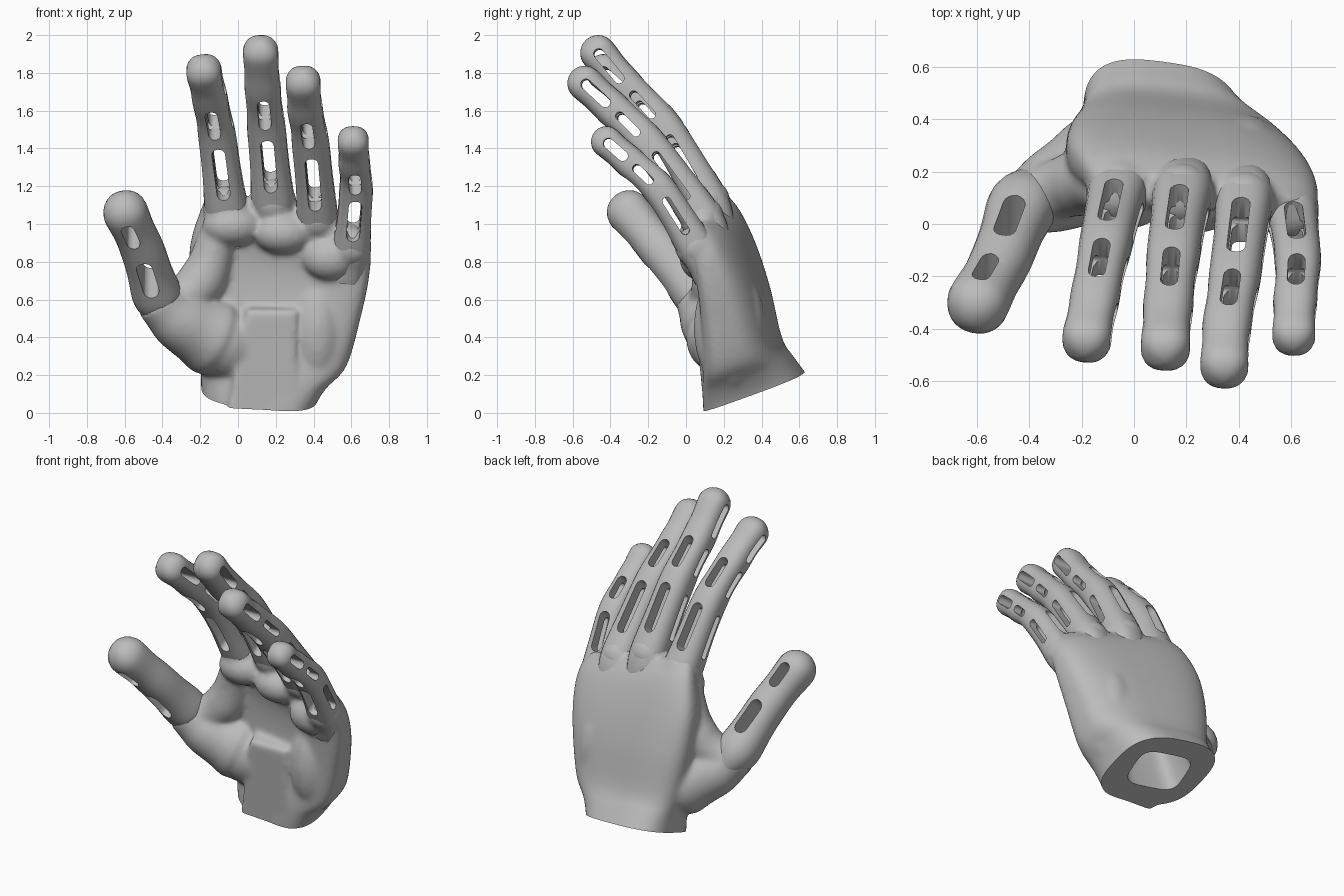
import bpy, bmesh
from math import sin, cos, pi, copysign, radians
from mathutils import Vector, Matrix

if "Cube" in bpy.data.objects:
    bpy.data.objects.remove(bpy.data.objects["Cube"])

grey = bpy.data.materials.new("plain_grey")
grey.use_nodes = True
grey.diffuse_color = (0.5, 0.5, 0.5, 1)
grey.node_tree.nodes["Principled BSDF"].inputs["Base Color"].default_value = (0.5, 0.5, 0.5, 1)


def make_object(name, bm):
    bmesh.ops.recalc_face_normals(bm, faces=bm.faces[:])
    mesh = bpy.data.meshes.new(name)
    bm.to_mesh(mesh)
    bm.free()
    mesh.materials.append(grey)
    ob = bpy.data.objects.new(name, mesh)
    bpy.context.collection.objects.link(ob)
    return ob


def loft(bm, rings):
    """Skin a list of closed rings and cap both ends."""
    rows = [[bm.verts.new(p) for p in ring] for ring in rings]
    n = len(rows[0])
    for a, b in zip(rows, rows[1:]):
        for i in range(n):
            bm.faces.new((a[i], a[(i + 1) % n], b[(i + 1) % n], b[i]))
    bm.faces.new(rows[0])
    bm.faces.new(rows[-1])


def oval(c, u, v, power=2.0, n=24, hollow=0.0):
    """Superellipse ring; hollow dents the side facing -v."""
    ring = []
    for i in range(n):
        a = 2 * pi * i / n
        x, y = (copysign(abs(k) ** (2 / power), k) for k in (cos(a), sin(a)))
        if y < 0:
            y *= 1 - hollow * (1 - x * x)
        ring.append(c + u * x + v * y)
    return ring


def spline(pts, slim=0.0, steps=8):
    """Catmull-Rom through points; component 3 is a radius, slimmer between joints."""
    p = [2 * pts[0] - pts[1]] + pts + [2 * pts[-1] - pts[-2]]
    out = []
    for k in range(1, len(p) - 2):
        a, b, c, d = p[k - 1:k + 3]
        for i in range(steps):
            t = i / steps
            q = 0.5 * (2 * b + (c - a) * t + (2 * a - 5 * b + 4 * c - d) * t ** 2
                       + (3 * b - a - 3 * c + d) * t ** 3)
            q[3] *= 1 - slim * sin(pi * t) ** 2
            out.append(q)
    return out + [pts[-1]]


def frame(t, hint):
    t = t.normalized()
    s = (hint - t * hint.dot(t)).normalized()
    return t, s, t.cross(s)


def tube(bm, pts, hint, power=2.0):
    """Tube along a path with a round tip."""
    path = spline([Vector(p) for p in pts], 0.04)
    rings = []
    for i, q in enumerate(path):
        step = path[min(i + 1, len(path) - 1)] - path[max(i - 1, 0)]
        t, s, n = frame(step.xyz, hint)
        rings.append(oval(q.xyz, s * q[3], n * q[3], power))
    end, r = path[-1].xyz, path[-1][3]
    for k in range(1, 8):
        a = k * pi / 2 / 7.4
        rings.append(oval(end + t * r * sin(a), s * r * cos(a), n * r * cos(a), power))
    loft(bm, rings)


def slot_cutter(a, b, start, stop, width, hint, lateral):
    """Round-ended prism crossing the segment from a to b."""
    t, s, n = frame(b - a, hint)
    if lateral:
        s, n = n, s
    r = width / 2
    p, q = a.lerp(b, start) + t * r, a.lerp(b, stop) - t * r
    outline = []
    for c, turn in ((q, 0), (p, pi)):
        for i in range(9):
            ang = turn - pi / 2 + pi * i / 8
            outline.append(c + t * r * cos(ang) + s * r * sin(ang))
    bm = bmesh.new()
    loft(bm, [[v + n * d for v in outline] for d in (-0.25, 0.25)])
    return make_object("slot_cutter", bm)


def finish(ob, cutters):
    """Cut, bake the modifiers and shade."""
    for c in cutters:
        c.hide_render = True
        m = ob.modifiers.new("cut", 'BOOLEAN')
        m.operation, m.solver, m.object = 'DIFFERENCE', 'EXACT', c
    bpy.ops.object.select_all(action='DESELECT')
    ob.select_set(True)
    bpy.context.view_layer.objects.active = ob
    bpy.ops.object.convert(target='MESH')
    bpy.ops.object.shade_smooth_by_angle(angle=radians(38))
    for c in cutters:
        bpy.data.objects.remove(c)


def digit(name, pts, hint, slots, power=2.5):
    """pts start inside the palm; slots: (segment, start, stop, width, lateral)."""
    bm = bmesh.new()
    tube(bm, pts, hint, power)
    joints = [Vector(p[:3]) for p in pts]
    cutters = [slot_cutter(joints[k], joints[k + 1], lo, hi, w, hint, side)
               for k, lo, hi, w, side in slots]
    finish(make_object(name, bm), cutters)


X = Vector((1, 0, 0))

# Fingers: buried root, knuckle, two joints, tip centre
finger_slots = [(1, 0.25, 0.95, 0.07, False), (1, 0.24, 0.88, 0.045, True),
                (2, 0.22, 0.92, 0.065, False), (2, 0.22, 0.84, 0.045, True),
                (3, 0.1, 1.08, 0.055, True)]
fingers = {
    "index_finger": [(-0.02, 0.19, 0.9, 0.1), (-0.06, 0.125, 1.08, 0.115),
                     (-0.11, -0.085, 1.46, 0.1), (-0.15, -0.285, 1.67, 0.094), (-0.18, -0.435, 1.805, 0.094)],
    "middle_finger": [(0.2, 0.17, 0.94, 0.1), (0.185, 0.11, 1.12, 0.115),
                      (0.15, -0.12, 1.51, 0.102), (0.13, -0.32, 1.73, 0.096), (0.12, -0.465, 1.905, 0.095)],
    "ring_finger": [(0.41, 0.15, 0.86, 0.1), (0.42, 0.085, 1.03, 0.11),
                    (0.385, -0.2, 1.42, 0.099), (0.355, -0.39, 1.61, 0.094), (0.345, -0.535, 1.745, 0.093)],
    "little_finger": [(0.57, 0.13, 0.72, 0.09), (0.6, 0.05, 0.88, 0.1),
                      (0.625, -0.14, 1.18, 0.089), (0.615, -0.3, 1.33, 0.084), (0.61, -0.42, 1.435, 0.083)],
}
for name, pts in fingers.items():
    digit(name, pts, X, finger_slots)

# Thumb
digit("thumb", [(-0.36, 0.13, 0.52, 0.1), (-0.43, 0.06, 0.63, 0.13),
                (-0.505, -0.13, 0.86, 0.115), (-0.595, -0.3, 1.06, 0.118)],
      Vector((0.77, -0.16, 0.18)),
      [(1, 0.25, 1.0, 0.085, False), (2, 0.4, 1.0, 0.07, False)], 2.2)

# Palm and back of the hand: centre, half width, half depth, tilt, hollow
body = bmesh.new()
dorsal = Vector((0, 0.94, 0.34))
sections = [
    (0.1, 0.4, 0.0, 0.3, 0.3, -0.1, 0),
    (0.11, 0.365, 0.1, 0.305, 0.28, -0.1, 0),
    (0.14, 0.33, 0.2, 0.34, 0.245, -0.1, 0),
    (0.18, 0.295, 0.31, 0.4, 0.21, -0.1, 0.05),
    (0.2, 0.25, 0.58, 0.455, 0.185, -0.11, 0.25),
    (0.22, 0.2, 0.8, 0.475, 0.155, -0.16, 0.35),
    (0.25, 0.145, 0.97, 0.45, 0.12, -0.22, 0.15),
    (0.25, 0.1, 1.08, 0.4, 0.07, -0.24, 0)]
loft(body, [oval(q.xyz, Vector((1, -0.13, q[5])) * q[3], dorsal * q[4], 2.9, 40, q[6])
            for q in spline([Vector(s) for s in sections])])

# Thumb mound and the web towards the index finger
tube(body, [(-0.44, 0.06, 0.61, 0.12), (-0.32, 0.12, 0.5, 0.16),
            (-0.15, 0.2, 0.41, 0.21), (-0.06, 0.23, 0.37, 0.2)], X)
tube(body, [(-0.36, 0.11, 0.56, 0.11), (-0.19, 0.16, 0.7, 0.13), (-0.1, 0.14, 0.95, 0.1)], X)

# Soft pads: outer heel, finger bases
pads = [((0.42, 0.23, 0.45), (0.16, 0.19, 0.33)),
        ((-0.03, 0.1, 0.99), (0.16, 0.12, 0.11)), ((0.24, 0.085, 0.95), (0.16, 0.12, 0.11)),
        ((0.49, 0.075, 0.82), (0.15, 0.11, 0.12))]
for centre, size in pads:
    bmesh.ops.create_uvsphere(body, u_segments=24, v_segments=16, radius=1,
                              matrix=Matrix.LocRotScale(Vector(centre), None, Vector(size)))

# Knuckles
for pts in fingers.values():
    x, y, z, r = pts[1]
    bmesh.ops.create_uvsphere(body, u_segments=24, v_segments=16, radius=r + 0.01,
                              matrix=Matrix.Translation((x, y, z)))

# Raised plate at the heel of the palm
plate = [body.verts.new(p) for lo, hi, y, z in ((-0.06, 0.3, 0.1, -0.03), (0.05, 0.31, 0.045, 0.54))
         for p in ((lo, y, z), (hi, y, z), (hi + 0.03, 0.3, z + 0.08), (lo - 0.03, 0.3, z + 0.08))]
bmesh.ops.convex_hull(body, input=plate)

palm = make_object("palm", body)
remesh = palm.modifiers.new("blend", 'REMESH')
remesh.mode, remesh.voxel_size = 'VOXEL', 0.014
soften = palm.modifiers.new("soften", 'SMOOTH')
soften.factor, soften.iterations = 0.5, 14

# Flat wrist end and tapered socket
u = Vector((0.98, -0.14, -0.1)).normalized()
axis = u.cross(dorsal).normalized()
v = axis.cross(u)
wrist = Vector((0.11, 0.365, 0.115))
trim = bmesh.new()
loft(trim, [oval(wrist - axis * d, u * 0.8, v * 0.8, 6) for d in (0.5, 0)])
socket = bmesh.new()
loft(socket, [oval(wrist + axis * d, u * w, v * h, 4, 32)
              for d, w, h in ((-0.1, 0.18, 0.14), (0.02, 0.18, 0.14), (0.4, 0.16, 0.1))])
finish(palm, [make_object("wrist_trim", trim), make_object("socket_cutter", socket)])
